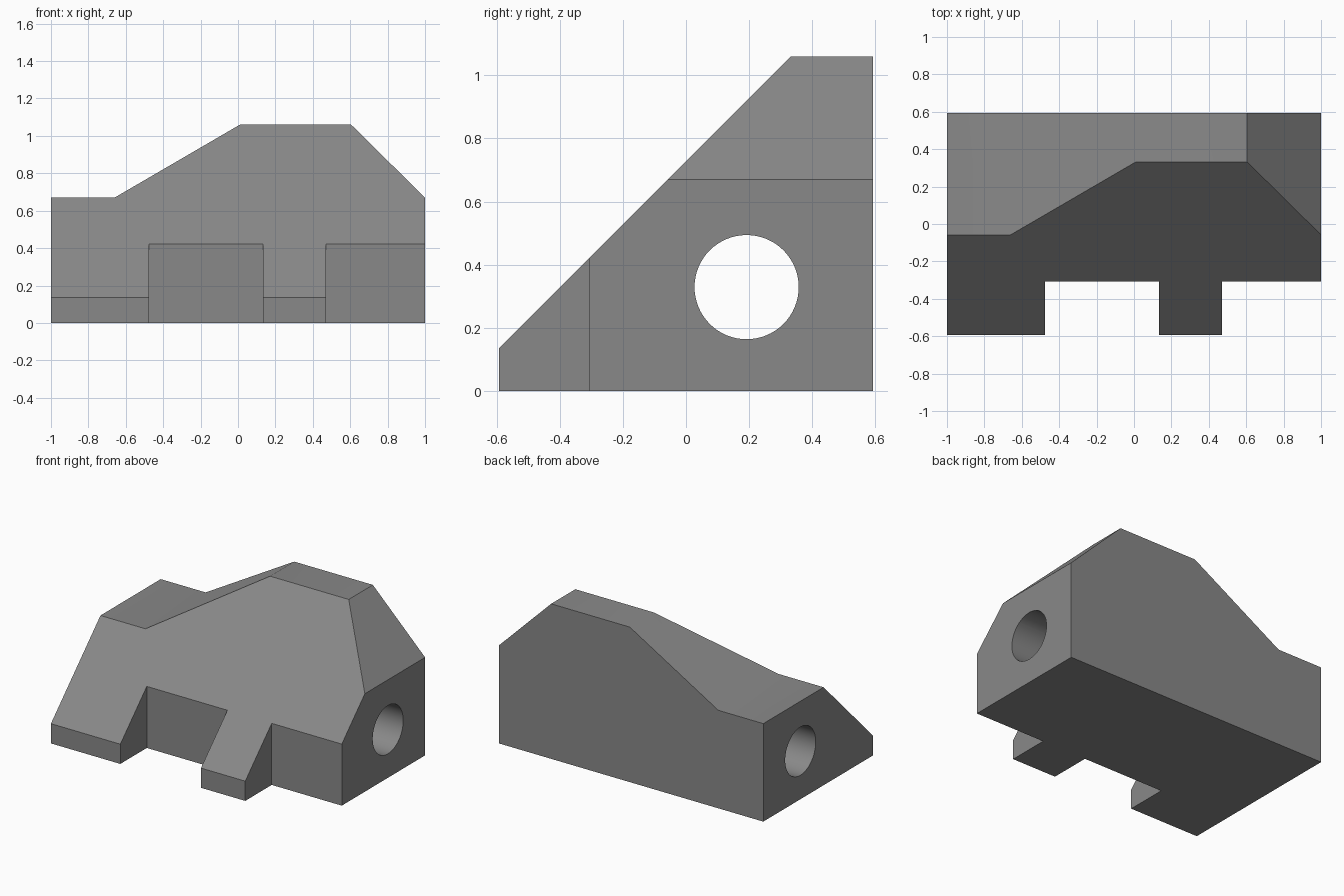
import bpy
import bmesh
import math
from mathutils import Matrix

if "Cube" in bpy.data.objects:
    bpy.data.objects.remove(bpy.data.objects["Cube"])

HALF_DEPTH = 0.593


def prism(name, profile, to_3d, depth):
    """Extrude a closed 2D profile along the given vector."""
    bm = bmesh.new()
    face = bm.faces.new([bm.verts.new(to_3d(a, b)) for a, b in profile])
    out = bmesh.ops.extrude_face_region(bm, geom=[face])
    moved = [v for v in out["geom"] if isinstance(v, bmesh.types.BMVert)]
    bmesh.ops.translate(bm, verts=moved, vec=depth)
    bmesh.ops.recalc_face_normals(bm, faces=bm.faces)
    return finish(name, bm)


def finish(name, bm):
    mesh = bpy.data.meshes.new(name)
    bm.to_mesh(mesh)
    bm.free()
    obj = bpy.data.objects.new(name, mesh)
    bpy.context.collection.objects.link(obj)
    return obj


def cut(body, cutter):
    """Subtract the cutter from the body, then discard it."""
    mod = body.modifiers.new("cut", "BOOLEAN")
    mod.operation = "DIFFERENCE"
    mod.solver = "EXACT"
    mod.object = cutter
    bpy.ops.object.modifier_apply(modifier=mod.name)
    bpy.data.objects.remove(cutter)


# Body: front silhouette extruded from front to back
outline = [(-1, 0), (1, 0), (1, 0.67), (0.605, 1.06),
           (0.01, 1.06), (-0.66, 0.67), (-1, 0.67)]
body = prism("body", outline, lambda x, z: (x, -HALF_DEPTH, z),
             (0, 2 * HALF_DEPTH, 0))
bpy.context.view_layer.objects.active = body
body.select_set(True)

# Sloped front: 45 degree wedge removed
slope = [(-1.2, 0.728 - 1.2), (0.6, 1.328), (0.6, 1.6), (-1.2, 1.6)]
cut(body, prism("slope_cutter", slope, lambda y, z: (-1.2, y, z), (2.4, 0, 0)))

# Two notches that leave the front feet
for x0, x1 in [(-0.475, 0.135), (0.47, 1.2)]:
    notch = [(x0, -0.8), (x1, -0.8), (x1, -0.307), (x0, -0.307)]
    cut(body, prism("notch_cutter", notch, lambda x, y: (x, y, -0.2), (0, 0, 1.5)))

# Round hole running side to side
bm = bmesh.new()
bmesh.ops.create_cone(bm, cap_ends=True, segments=64, radius1=0.165,
                      radius2=0.165, depth=2.4,
                      matrix=Matrix.Translation((0, 0.192, 0.329))
                      @ Matrix.Rotation(math.pi / 2, 4, "Y"))
cut(body, finish("hole_cutter", bm))

# Grey material and soft shading on the shallow bends
grey = bpy.data.materials.new("grey")
grey.diffuse_color = (0.25, 0.25, 0.25, 1)
grey.use_nodes = True
grey.node_tree.nodes["Principled BSDF"].inputs["Base Color"].default_value = grey.diffuse_color
body.data.materials.clear()
body.data.materials.append(grey)
bpy.ops.object.shade_smooth_by_angle(angle=math.radians(35))
